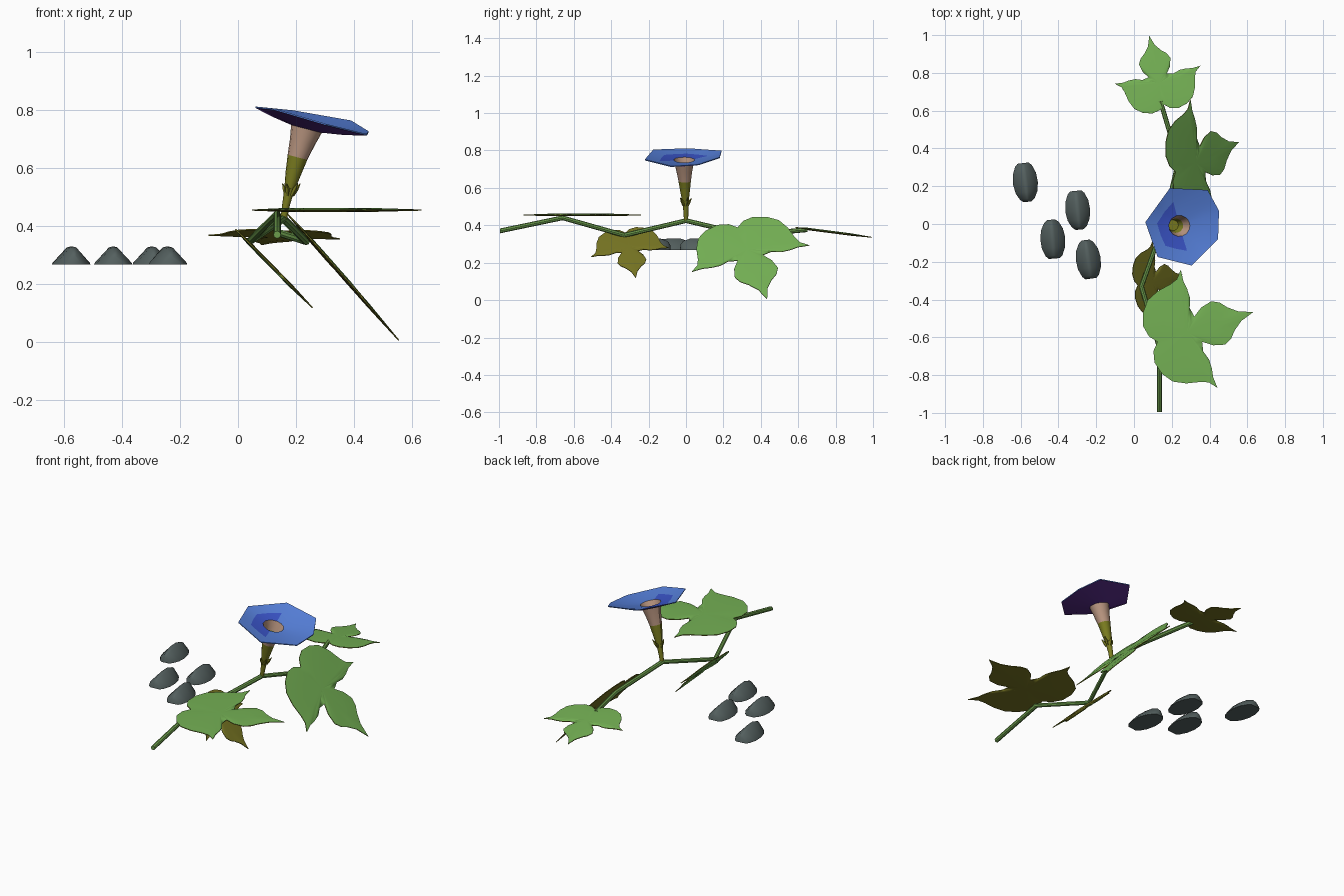
import bpy, math
from mathutils import Vector as V

if "Cube" in bpy.data.objects:
    bpy.data.objects.remove(bpy.data.objects["Cube"])


def mat(name, r, g, b):
    lin = [((c / 255 + 0.055) / 1.055) ** 2.4 if c > 10 else c / 3294 for c in (r, g, b)]
    m = bpy.data.materials.new(name)
    m.diffuse_color = (*lin, 1)
    m.use_nodes = True
    m.node_tree.nodes["Principled BSDF"].inputs["Base Color"].default_value = m.diffuse_color
    return m


LEAF = mat("leaf green", 116, 176, 84)
UNDER = mat("olive underside", 118, 116, 34)
STEM = mat("stem green", 108, 156, 76)
BLUE = mat("petal blue", 86, 128, 218)
DEEP = mat("deep blue", 58, 84, 200)
PURPLE = mat("petal back purple", 84, 42, 132)
PINK = mat("tube pink", 188, 152, 130)
OLIVE = mat("calyx olive", 124, 126, 32)
SEED = mat("seed grey", 84, 96, 95)


def make(name, verts, faces, mats, idx=None, angle=40):
    me = bpy.data.meshes.new(name)
    me.from_pydata([tuple(v) for v in verts], [], faces)
    for m in mats:
        me.materials.append(m)
    if idx:
        for p, i in zip(me.polygons, idx):
            p.material_index = i
    ob = bpy.data.objects.new(name, me)
    bpy.context.collection.objects.link(ob)
    bpy.ops.object.select_all(action='DESELECT')
    ob.select_set(True)
    bpy.context.view_layer.objects.active = ob
    bpy.ops.object.shade_smooth_by_angle(angle=math.radians(angle))
    return ob


def loft(name, rings, mats, band_mat=None, angle=40):
    """Skin a list of equal closed rings and cap both ends."""
    n = len(rings[0])
    verts = [p for r in rings for p in r]
    faces, idx = [tuple(reversed(range(n)))], [band_mat(0, 0) if band_mat else 0]
    for b in range(len(rings) - 1):
        for i in range(n):
            j = (i + 1) % n
            faces.append((b * n + i, b * n + j, (b + 1) * n + j, (b + 1) * n + i))
            idx.append(band_mat(b, i) if band_mat else 0)
    last = len(rings) - 1
    faces.append(tuple(range(last * n, last * n + n)))
    idx.append(band_mat(last, 0) if band_mat else 0)
    return make(name, verts, faces, mats, idx, angle)


def ring(c, axis, r, n):
    axis = V(axis).normalized()
    q = V((0, 0, 1)).rotation_difference(axis)
    return [V(c) + q @ V((r * math.cos(2 * math.pi * i / n), r * math.sin(2 * math.pi * i / n), 0))
            for i in range(n)]


def tube(name, pts, radii, m, n=8):
    pts = [V(p) for p in pts]
    rings = []
    for i, p in enumerate(pts):
        a = pts[min(i + 1, len(pts) - 1)] - pts[max(i - 1, 0)]
        rings.append(ring(p, a, radii[i], n))
    return loft(name, rings, [m], angle=50)


# Zigzag vine, one straight piece between nodes
nodes = [(.135, -.995, .37), (.135, -.66, .44), (.04, -.33, .347), (.157, 0, .425),
         (.235, .33, .347), (.14, .65, .377)]
def along_y(p):
    return [V(p) + V((.013 * math.cos(a * math.pi / 4), 0, .013 * math.sin(a * math.pi / 4)))
            for a in range(8)][::-1]
loft("vine", [along_y(p) for p in nodes], [STEM])

# Three-lobed leaf, half outline from tip to base notch
HALF = [(.505, 0), (.43, .026), (.38, .065), (.35, .1), (.31, .12), (.25, .105), (.2, .07),
        (.19, .12), (.207, .17), (.207, .22), (.2, .265), (.205, .327), (.17, .285), (.13, .27),
        (.055, .255), (-.01, .225), (-.052, .17), (-.073, .1), (-.06, .04), (-.025, 0)]
OUT = HALF + [(x, -y) for x, y in HALF[-2:0:-1]]


def leaf(name, mid, tip, side):
    """mid lies between the side lobe tips; tip and side are lobe ends."""
    mid, tip, side = V(mid), V(tip), V(side)
    u = (tip - mid).normalized()
    v = side - mid
    v = (v - u * v.dot(u))
    s = v.length / .325
    v.normalize()
    w = u.cross(v)

    def P(x, y, h):
        return mid + (u * (x - .205) + v * y) * s + w * h
    n, cx = len(OUT), .14
    verts, faces, idx = [], [], []
    # rings: top middle, top edge, bottom edge, bottom middle
    for k, h in ((.55, .007), (1, .002), (1, -.002), (.55, -.006)):
        verts += [P(cx + (x - cx) * k, y * k, h) for x, y in OUT]
    verts += [P(cx, 0, .004), P(cx, 0, -.005)]
    for i in range(n):
        j = (i + 1) % n
        faces.append((4 * n, i, j))
        idx.append(0)
        for b in range(3):
            faces.append((b * n + i, (b + 1) * n + i, (b + 1) * n + j, b * n + j))
            idx.append(0 if b == 0 else 1)
        faces.append((4 * n + 1, 3 * n + j, 3 * n + i))
        idx.append(1)
    make(name, verts, faces, [LEAF, UNDER], idx, 60)


leaf("front_leaf", (.345, -.555, .455), (.635, -.465, .455), (.26, -.24, .455))
leaf("drooping_leaf", (.365, .345, .222), (.557, .435, .003), (.305, .66, .285))
leaf("end_leaf", (.125, .79, .362), (.08, 1.0, .335), (-.1, .745, .368))
leaf("turned_leaf", (.123, -.30, .255), (.27, -.265, .105), (.148, -.507, .23))

# Flower stalk
tube("flower_stalk", [(.157, 0, .42), (.165, 0, .47), (.178, -.003, .53)], [.011, .013, .018], OLIVE)

# Flower: rim polygon with edge midpoints, then rings on the same bearings
rim7 = [V(p) for p in ((.445, -.08, .715), (.45, .07, .725), (.39, .18, .762), (.19, .19, .797),
                       (.06, .01, .81), (.125, -.175, .803), (.305, -.22, .75))]
rim = []
for a, b in zip(rim7, rim7[1:] + rim7[:1]):
    rim += [a, (a + b) / 2]
C = V((.24, -.01, .75))
dirs = [(V((p.x - C.x, p.y - C.y, 0))).normalized() for p in rim]


def fring(c, r):
    return [V(c) + d * r + V((0, 0, -.26 * d.x * r)) for d in dirs]


def flare(k, drop):
    t = fring(C, .056)
    return [a.lerp(b, k) - V((0, 0, drop)) for a, b in zip(t, rim)]


rings = [fring((.178, -.003, .53), .018), fring((.19, -.005, .58), .026),
         fring((.205, -.007, .637), .034), fring((.222, -.009, .69), .043),
         fring((.236, -.01, .735), .053),
         flare(.5, .012), flare(1, .003), flare(1, -.002), flare(.5, .004),
         fring(C, .056), fring((.222, -.009, .695), .038), fring((.207, -.007, .65), .028)]
# slots: 0 olive, 1 pink, 2 purple, 3 blue, 4 deep blue
BANDS = [0, 0, 1, 1, 2, 2, 3, 3, 4, 1, 0, 0]


def band(b, i):
    if b == 8 and dirs[i].x > .15:   # deep blue star on one side only
        return 3
    return BANDS[b]


loft("flower", rings, [OLIVE, PINK, PURPLE, BLUE, DEEP], band, 35)

# Sepals
for k in range(5):
    a = 2 * math.pi * k / 5 + .4
    d = V((math.cos(a), math.sin(a), 0))
    base = V((.177, -.003, .505))
    tube("sepal_%d" % (k + 1), [base + d * .012, base + d * .021 + V((.004, 0, .022)),
                                base + d * .033 + V((.008, 0, .042))], [.006, .008, .001], OLIVE, 5)

# Wedge-shaped seeds: flat base, ridge on top
PROFILE = [(-1, .45, .45), (-.85, .68, .72), (-.45, .93, .95), (.05, 1, 1), (.5, .88, .98),
           (.85, .6, .78), (1, .32, .5)]


def seed(name, x, y, ang, flip):
    ca, sa = math.cos(ang), math.sin(ang)
    secs = []
    for t, w, h in PROFILE:
        w, h, t = w * .066, h * .063, t * flip * .103
        sec = [(-w, 0), (-w * .97, .006), (-w * .2, h * .95), (0, h), (w * .2, h * .95),
               (w * .97, .006), (w, 0)]
        if flip < 0:
            sec.reverse()
        secs.append([V((x + px * ca - t * sa, y + px * sa + t * ca, .267 + pz)) for px, pz in sec])
    loft(name, secs, [SEED], angle=50)


for i, s in enumerate([(-.575, .22, .12, -1), (-.298, .073, .1, -1),
                       (-.43, -.08, .08, 1), (-.242, -.187, .14, 1)]):
    seed("seed_%d" % (i + 1), *s)
